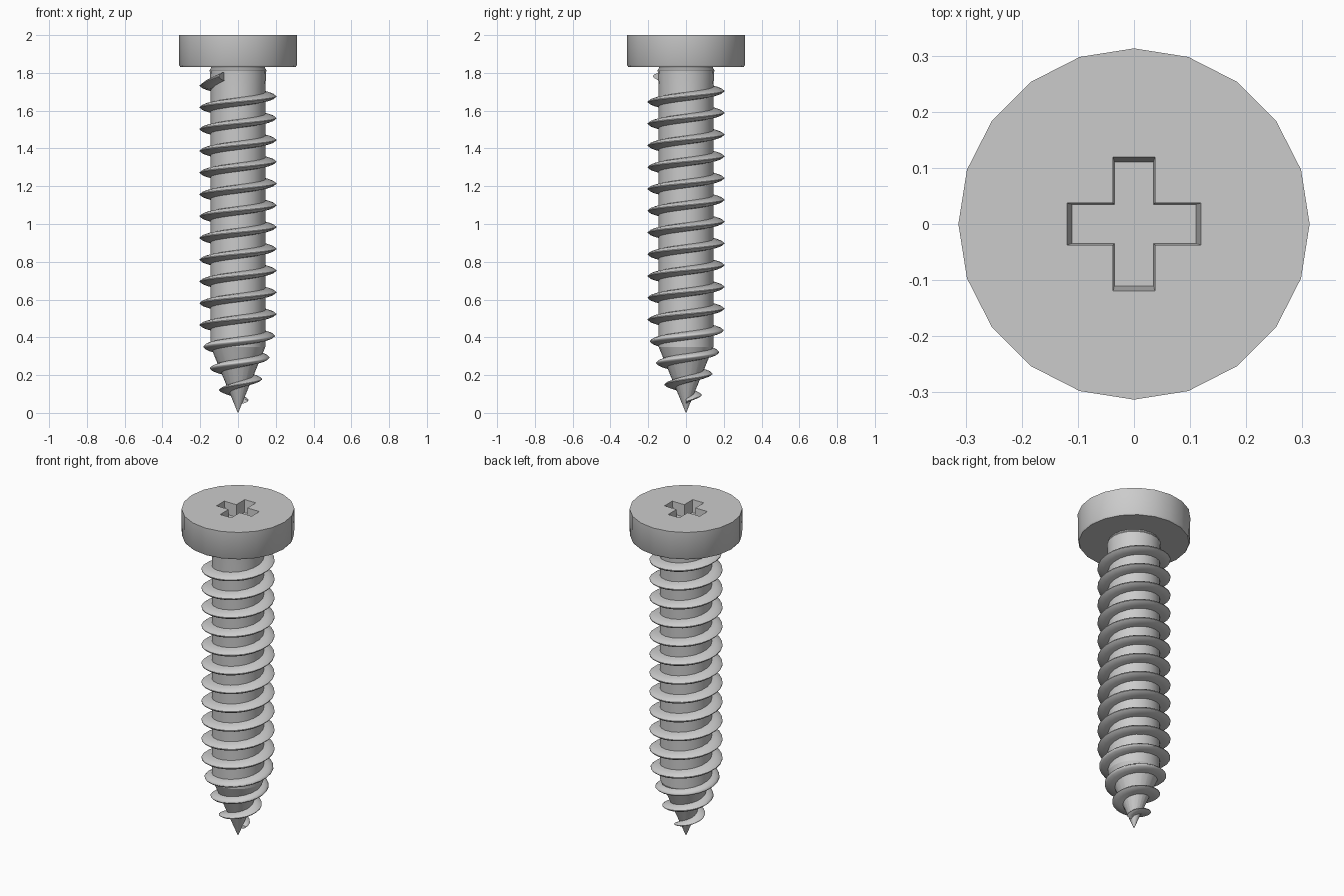
import bpy, bmesh, math

if "Cube" in bpy.data.objects:
    bpy.data.objects.remove(bpy.data.objects["Cube"])

SIDES = 20


def make_object(name, bm):
    bmesh.ops.recalc_face_normals(bm, faces=bm.faces)
    mesh = bpy.data.meshes.new(name)
    bm.to_mesh(mesh)
    bm.free()
    obj = bpy.data.objects.new(name, mesh)
    bpy.context.collection.objects.link(obj)
    return obj


def activate(obj):
    bpy.ops.object.select_all(action='DESELECT')
    obj.select_set(True)
    bpy.context.view_layer.objects.active = obj


def smooth(obj, degrees=35):
    activate(obj)
    bpy.ops.object.shade_smooth_by_angle(angle=math.radians(degrees))


def loft(bm, rings, closed=True):
    """Join matching vertex rings with quads and cap both ends."""
    n = len(rings[0])
    for a, b in zip(rings, rings[1:]):
        for i in range(n):
            j = (i + 1) % n
            bm.faces.new((a[i], a[j], b[j], b[i]))
    bm.faces.new(rings[0])
    bm.faces.new(rings[-1])


def lathe(name, profile, sides=SIDES):
    bm = bmesh.new()
    rings = [[bm.verts.new((r * math.cos(2 * math.pi * i / sides),
                            r * math.sin(2 * math.pi * i / sides), z))
              for i in range(sides)] for r, z in profile]
    loft(bm, rings)
    return make_object(name, bm)


def interp(x, table):
    if x <= table[0][0]:
        return table[0][1]
    for (x0, y0), (x1, y1) in zip(table, table[1:]):
        if x <= x1:
            return y0 + (y1 - y0) * (x - x0) / (x1 - x0)
    return table[-1][1]


# Head disc
head = lathe("head", [(0.306, 1.832), (0.312, 1.842), (0.313, 2.0)])

# Cross recess cut into the head
L, W = 0.119, 0.0375
quarter = [(L, -W), (L, W), (W, W)]
cross = []
for k in range(4):
    c, s = round(math.cos(k * math.pi / 2)), round(math.sin(k * math.pi / 2))
    cross += [(x * c - y * s, x * s + y * c) for x, y in quarter]
bm = bmesh.new()
loft(bm, [[bm.verts.new((x * f, y * f, z)) for x, y in cross]
          for f, z in ((0.93, 1.925), (1.0, 2.0), (1.0, 2.05))])
cutter = make_object("recess_cutter", bm)
cutter.hide_render = True
mod = head.modifiers.new("recess", 'BOOLEAN')
mod.operation = 'DIFFERENCE'
mod.solver = 'EXACT'
mod.object = cutter
activate(head)
bpy.ops.object.modifier_apply(modifier=mod.name)
bpy.data.objects.remove(cutter, do_unlink=True)
smooth(head)

# Shank with pointed tip and slightly flared collar
shank = lathe("shank", [(0.001, 0.0), (0.145, 0.35), (0.145, 1.72),
                        (0.15, 1.815), (0.143, 1.825), (0.143, 1.85)])
smooth(shank, 20)

# Helical thread, fading towards the tip
PITCH, STEPS = 0.1152, 24
OUTER = [(0.05, 0.04), (0.1, 0.09), (0.14, 0.11), (0.2, 0.137),
         (0.26, 0.157), (0.32, 0.175), (0.38, 0.191), (0.46, 0.203)]
SECTION = [(0.0, -0.025), (0.55, -0.019), (0.85, -0.011), (1.0, -0.002),
           (1.0, 0.002), (0.85, 0.011), (0.55, 0.019), (0.0, 0.025)]
z_zero = 1.675 - 14 * PITCH
bm = bmesh.new()
rings = []
last = 14 * STEPS + round(STEPS * 235 / 360)
for i in range(last + 1):
    a = 2 * math.pi * i / STEPS
    z = z_zero + PITCH * i / STEPS
    z += 0.03 * max(0, (i - last + 3) / 3)      # run-out kick under the head
    outer = interp(z, OUTER)
    inner = max(0.003, min(0.145, 0.145 * z / 0.35) - 0.018)
    scale = min(1.0, 0.45 + z * 2.2)
    rings.append([bm.verts.new(((inner + (outer - inner) * t) * math.cos(a),
                                (inner + (outer - inner) * t) * math.sin(a),
                                z + h * scale)) for t, h in SECTION])
loft(bm, rings)
thread = make_object("thread", bm)
smooth(thread, 50)
